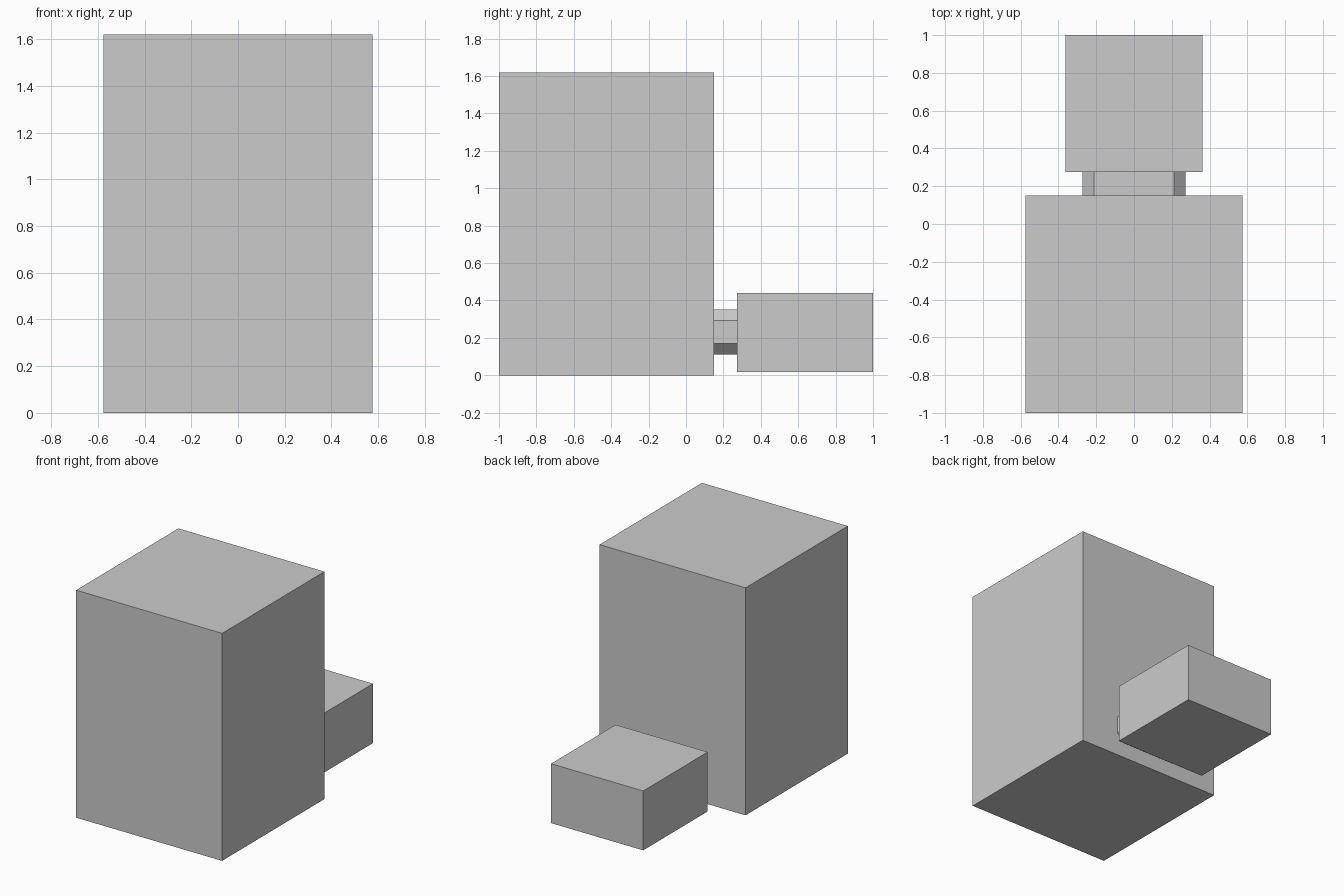
import bpy, bmesh

if "Cube" in bpy.data.objects:
    bpy.data.objects.remove(bpy.data.objects["Cube"])


def extrude_profile(name, points, y0, y1):
    """Closed prism: an XZ profile extruded along y."""
    bm = bmesh.new()
    face = bm.faces.new([bm.verts.new((x, y0, z)) for x, z in points])
    ext = bmesh.ops.extrude_face_region(bm, geom=[face], use_keep_orig=True)
    verts = [g for g in ext["geom"] if isinstance(g, bmesh.types.BMVert)]
    bmesh.ops.translate(bm, verts=verts, vec=(0, y1 - y0, 0))
    bmesh.ops.recalc_face_normals(bm, faces=bm.faces)
    mesh = bpy.data.meshes.new(name)
    bm.to_mesh(mesh)
    bm.free()
    obj = bpy.data.objects.new(name, mesh)
    bpy.context.collection.objects.link(obj)
    return obj


def rectangle(half_w, z0, z1):
    return [(-half_w, z0), (half_w, z0), (half_w, z1), (-half_w, z1)]


def chamfered_rectangle(half_w, z0, z1, c):
    return [(-half_w + c, z0), (half_w - c, z0), (half_w, z0 + c), (half_w, z1 - c),
            (half_w - c, z1), (-half_w + c, z1), (-half_w, z1 - c), (-half_w, z0 + c)]


# Tall main block at the front
extrude_profile("main_block", rectangle(0.575, 0, 1.62), -1.0, 0.151)

# Low block at the back, just off the floor
extrude_profile("rear_block", rectangle(0.363, 0.018, 0.441), 0.274, 1.0)

# Chamfered neck joining the two blocks
extrude_profile("connecting_neck", chamfered_rectangle(0.272, 0.11, 0.352, 0.06), 0.151, 0.274)
